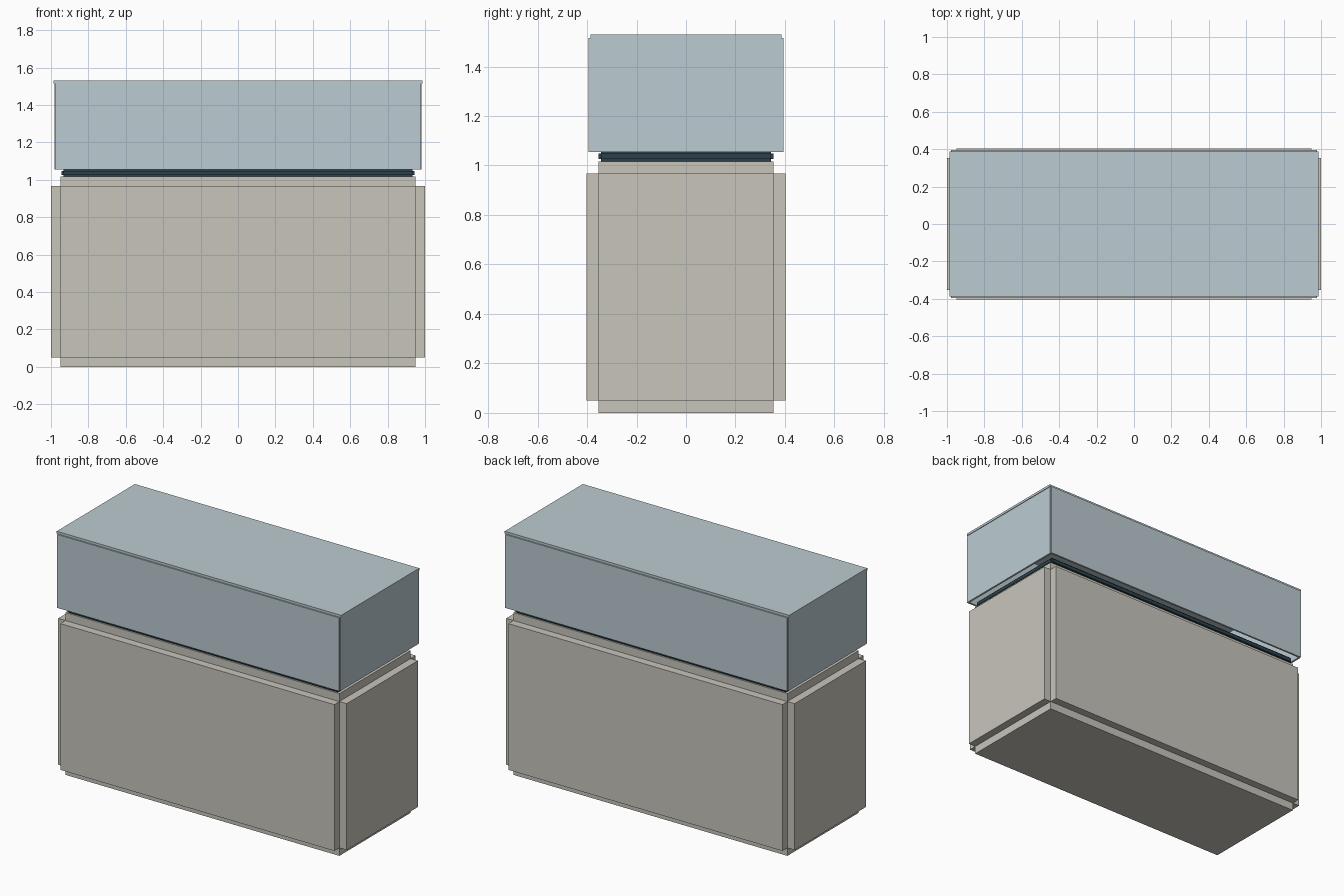
import bpy, bmesh

if "Cube" in bpy.data.objects:
    bpy.data.objects.remove(bpy.data.objects["Cube"])


def material(name, rgb):
    m = bpy.data.materials.new(name)
    m.diffuse_color = (*rgb, 1)
    m.use_nodes = True
    m.node_tree.nodes["Principled BSDF"].inputs["Base Color"].default_value = m.diffuse_color
    return m


def finish(name, bm, mat):
    me = bpy.data.meshes.new(name)
    bm.to_mesh(me)
    bm.free()
    me.materials.append(mat)
    ob = bpy.data.objects.new(name, me)
    bpy.context.collection.objects.link(ob)
    return ob


def box(name, lo, hi, mat, raise_by=0):
    """Box between two corners; raise_by pushes each face out as a panel."""
    bm = bmesh.new()
    bmesh.ops.create_cube(bm, size=1)
    for v in bm.verts:
        v.co = [(lo[i] + hi[i]) / 2 + v.co[i] * (hi[i] - lo[i]) for i in range(3)]
    if raise_by:
        ret = bmesh.ops.extrude_discrete_faces(bm, faces=bm.faces[:])
        for f in ret["faces"]:
            f.normal_update()
            step = f.normal * raise_by
            for v in f.verts:
                v.co += step
        bmesh.ops.remove_doubles(bm, verts=bm.verts, dist=1e-5)
        bmesh.ops.recalc_face_normals(bm, faces=bm.faces)
    return finish(name, bm, mat)


stone = material("warm_grey", (0.58, 0.56, 0.50))
glass = material("pale_blue", (0.50, 0.60, 0.64))
dark = material("dark_slate", (0.026, 0.053, 0.07))

# Pedestal: core block with a raised panel on every side
box("pedestal", (-0.95, -0.353, 0.05), (0.95, 0.353, 0.967), stone, 0.05)

# Dark display deck with a wider band round it
box("deck", (-0.934, -0.344, 1.026), (0.934, 0.344, 1.048), dark, 0.01)

# Glass cover: four thin walls and a top sheet, open underneath
Z0, Z1 = 1.055, 1.515
for s, fb, lr in ((-1, "front", "left"), (1, "back", "right")):
    y = sorted((s * 0.383, s * 0.395))
    box("glass_" + fb, (-0.978, y[0], Z0), (0.978, y[1], Z1), glass)
    x = sorted((s * 0.97, s * 0.982))
    box("glass_" + lr, (x[0], -0.385, Z0), (x[1], 0.385, Z1), glass)
box("glass_top", (-0.986, -0.387, Z1), (0.986, 0.387, 1.53), glass)
